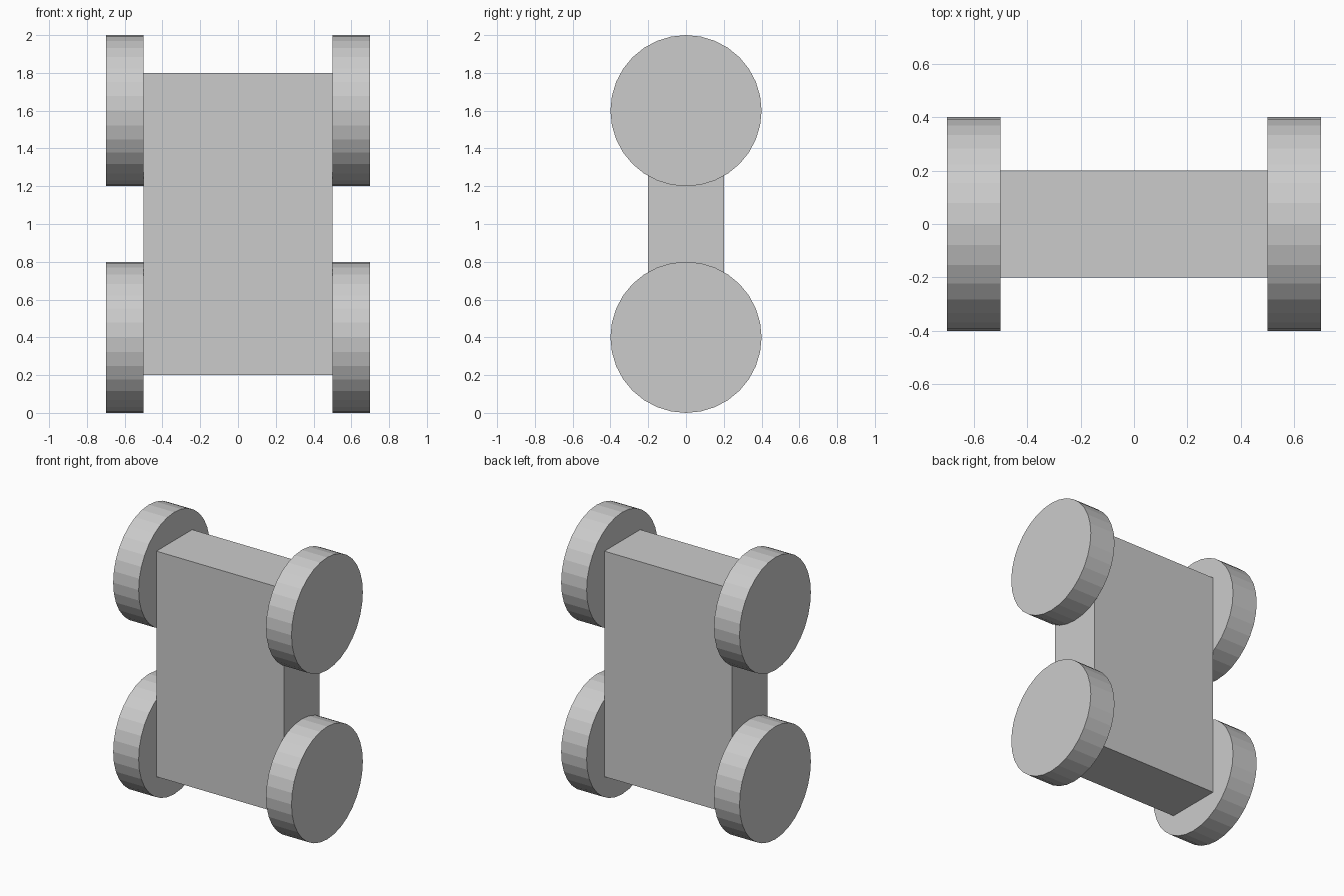
import bpy
import math

if "Cube" in bpy.data.objects:
    bpy.data.objects.remove(bpy.data.objects["Cube"])

# Upright body slab
bpy.ops.mesh.primitive_cube_add(size=1, location=(0, 0, 1))
body = bpy.context.object
body.name = "body"
body.scale = (1.0, 0.4, 1.6)
bpy.ops.object.transform_apply(location=False, rotation=False, scale=True)


# Flat-faced wheel with its axle along x
def add_wheel(name, x, z):
    bpy.ops.mesh.primitive_cylinder_add(
        vertices=32, radius=0.4, depth=0.2,
        location=(x, 0, z), rotation=(0, math.pi / 2, 0))
    bpy.context.object.name = name


# Four wheels against the body sides
for side, x in (("left", -0.6), ("right", 0.6)):
    for level, z in (("lower", 0.4), ("upper", 1.6)):
        add_wheel(f"{level}_{side}_wheel", x, z)
